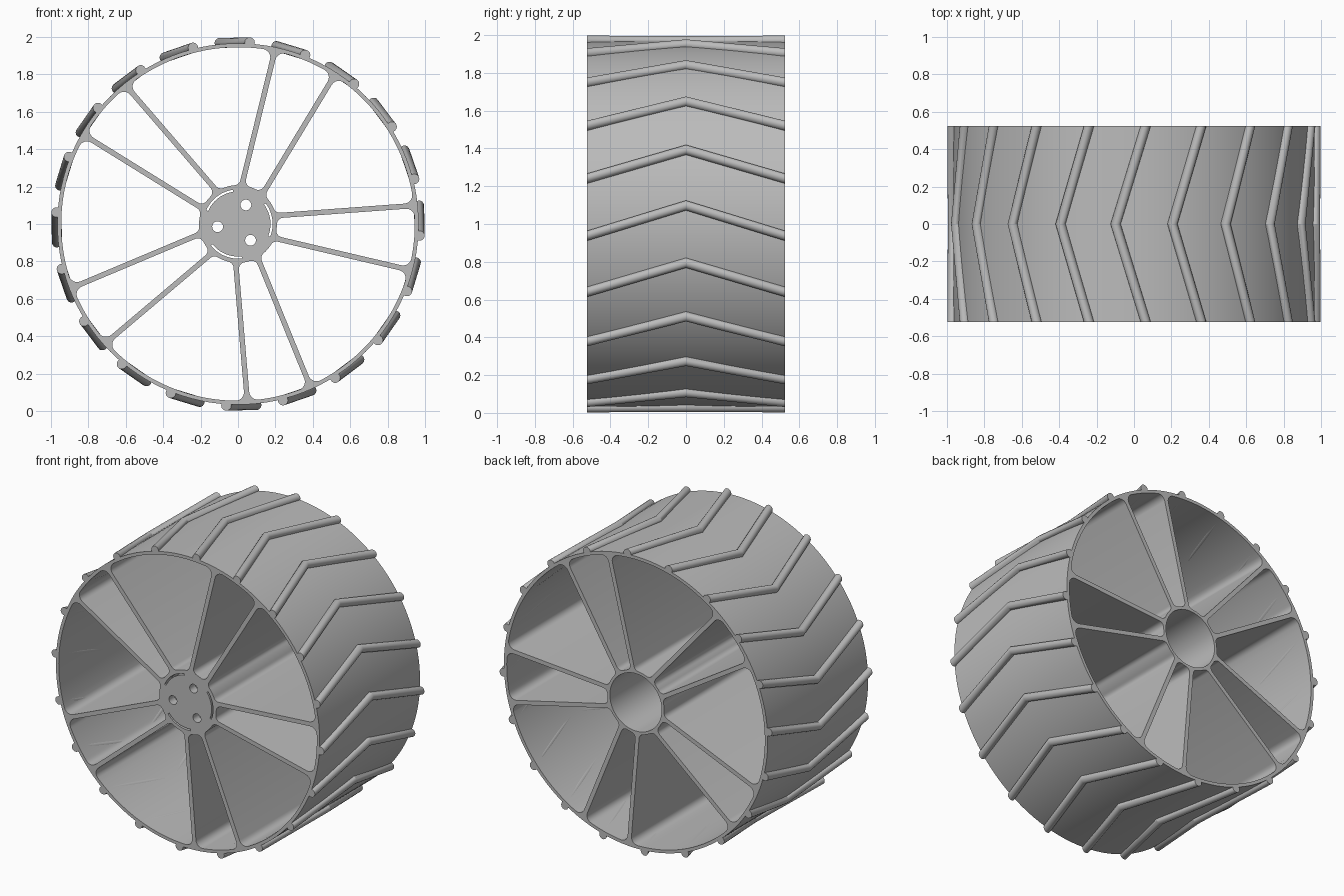
import bpy, bmesh
from math import radians, sin, cos, sqrt, pi, atan2, tau
from mathutils import Vector, Matrix

cube = bpy.data.objects.get("Cube")
if cube:
    bpy.data.objects.remove(cube)

HALF = 0.525          # half the wheel width
RIM_OUT, RIM_IN = 0.966, 0.945
HUB, BORE = 0.208, 0.19
SPOKE = 0.028         # spoke wall thickness
START = 67.5          # direction of the first spoke pair
CAP = 0.06            # hub cap thickness
CENTRE = Vector((0, 0, 1))

grey = bpy.data.materials.new("plain_grey")
grey.use_nodes = True
grey.diffuse_color = (0.5, 0.5, 0.5, 1)
grey.node_tree.nodes["Principled BSDF"].inputs["Base Color"].default_value = grey.diffuse_color


def polar(r, a):
    return Vector((r * cos(a), r * sin(a)))


def arc(centre, r, a, b, n):
    """Points from angle a to angle b around a centre."""
    return [centre + polar(r, a + (b - a) * i / n) for i in range(n + 1)]


def short_arc(centre, start, end, n):
    """Arc between two points, the short way round."""
    u, v = start - centre, end - centre
    a, b = atan2(u.y, u.x), atan2(v.y, v.x)
    return arc(centre, u.length, a, a + (b - a + pi) % tau - pi, n)


def circle(r, n, centre=Vector((0, 0))):
    return arc(centre, r, 0, tau * (n - 1) / n, n - 1)


def finish(name, mesh):
    """Clean the mesh, link it and shade it."""
    bm = bmesh.new()
    bm.from_mesh(mesh)
    bmesh.ops.remove_doubles(bm, verts=bm.verts, dist=1e-5)
    bmesh.ops.recalc_face_normals(bm, faces=bm.faces)
    bm.to_mesh(mesh)
    bm.free()
    mesh.materials.clear()
    mesh.materials.append(grey)
    ob = bpy.data.objects.new(name, mesh)
    bpy.context.collection.objects.link(ob)
    bpy.ops.object.select_all(action='DESELECT')
    ob.select_set(True)
    bpy.context.view_layer.objects.active = ob
    bpy.ops.object.shade_smooth_by_angle(angle=radians(30))
    return ob


def plate(name, outlines, y0, y1):
    """Fill nested outlines and extrude them from y0 to y1."""
    curve = bpy.data.curves.new(name + "_outline", 'CURVE')
    curve.dimensions = '2D'
    curve.fill_mode = 'BOTH'
    curve.extrude = (y1 - y0) / 2
    for points in outlines:
        spline = curve.splines.new('POLY')
        spline.points.add(len(points) - 1)
        for sp, p in zip(spline.points, points):
            sp.co = (p.x, p.y, 0, 1)
        spline.use_cyclic_u = True
    temp = bpy.data.objects.new(name + "_outline", curve)
    bpy.context.collection.objects.link(temp)
    graph = bpy.context.evaluated_depsgraph_get()
    mesh = bpy.data.meshes.new_from_object(temp.evaluated_get(graph))
    bpy.data.objects.remove(temp)
    move = Matrix.Translation(CENTRE + Vector((0, (y0 + y1) / 2, 0)))
    mesh.transform(move @ Matrix.Rotation(pi / 2, 4, 'X'))
    return finish(name, mesh)


def spoke_side(axis, side, facing):
    """Point, direction and normal of one face of a spoke."""
    a = radians(axis)
    p = Matrix.Rotation(a, 2) @ Vector((0.23, side * 0.065))
    d = polar(1, a + side * radians(8.7))
    n = Vector((-d.y, d.x)) * facing
    return p + n * SPOKE / 2, d, n


def fillet(line, radius, f, outer):
    """Rounded corner from a spoke face to the rim or hub circle."""
    p, d, n = line
    q = p + n * f
    rho = radius - f if outer else radius + f
    b = q.dot(d)
    c = q + d * (sqrt(b * b - q.dot(q) + rho * rho) - b)
    return short_arc(c, c - n * f, c * (radius / c.length), 6)


def pocket(low, high):
    """Opening between two spokes with rounded corners."""
    a_in, b_in = (fillet(s, HUB, 0.035, False) for s in (low, high))
    a_out, b_out = (fillet(s, RIM_IN, 0.045, True) for s in (low, high))
    zero = Vector((0, 0))
    rim = short_arc(zero, a_out[-1], b_out[-1], 20)[1:-1]
    hub = short_arc(zero, b_in[-1], a_in[-1], 8)[1:-1]
    return a_in[::-1] + a_out + rim + b_out[::-1] + b_in + hub


# Rim, paired spokes and hub tube
outlines = [circle(RIM_OUT, 120), circle(BORE, 48)]
for k in range(5):
    axis = START + 72 * k
    outlines.append(pocket(spoke_side(axis, -1, 1), spoke_side(axis, 1, -1)))
    outlines.append(pocket(spoke_side(axis, 1, 1), spoke_side(axis + 72, -1, -1)))
plate("wheel_body", outlines, -HALF, HALF)

# Hub cap with three bolt holes and three curved slots
outlines = [circle(BORE, 48)]
for k in range(3):
    a = radians(START + 120 * k)
    outlines.append(circle(0.029, 20, polar(0.11, a)))
    m, zero = a + pi / 3, Vector((0, 0))
    h = radians(29)
    outlines.append(arc(zero, 0.185, m - h, m + h, 14) + arc(zero, 0.174, m + h, m - h, 14))
plate("hub_cap", outlines, -HALF, -HALF + CAP)

# Chevron treads around the rim
bm = bmesh.new()
SIDES, TUBE = 14, 0.027
for k in range(20):
    apex = radians(5.8 + 18 * k)
    rings = []
    for y, lag in ((-HALF, 9.5), (0, 0), (HALF, 9.5)):
        mid = polar(1 - TUBE, apex - radians(lag))
        rings.append([bm.verts.new(CENTRE + Vector((p.x, y, p.y)))
                      for p in circle(TUBE, SIDES, mid)])
    for r, s in zip(rings, rings[1:]):
        for i in range(SIDES):
            j = (i + 1) % SIDES
            bm.faces.new((r[i], r[j], s[j], s[i]))
    bm.faces.new(rings[0])
    bm.faces.new(rings[-1])
mesh = bpy.data.meshes.new("chevron_treads")
bm.to_mesh(mesh)
bm.free()
finish("chevron_treads", mesh)
